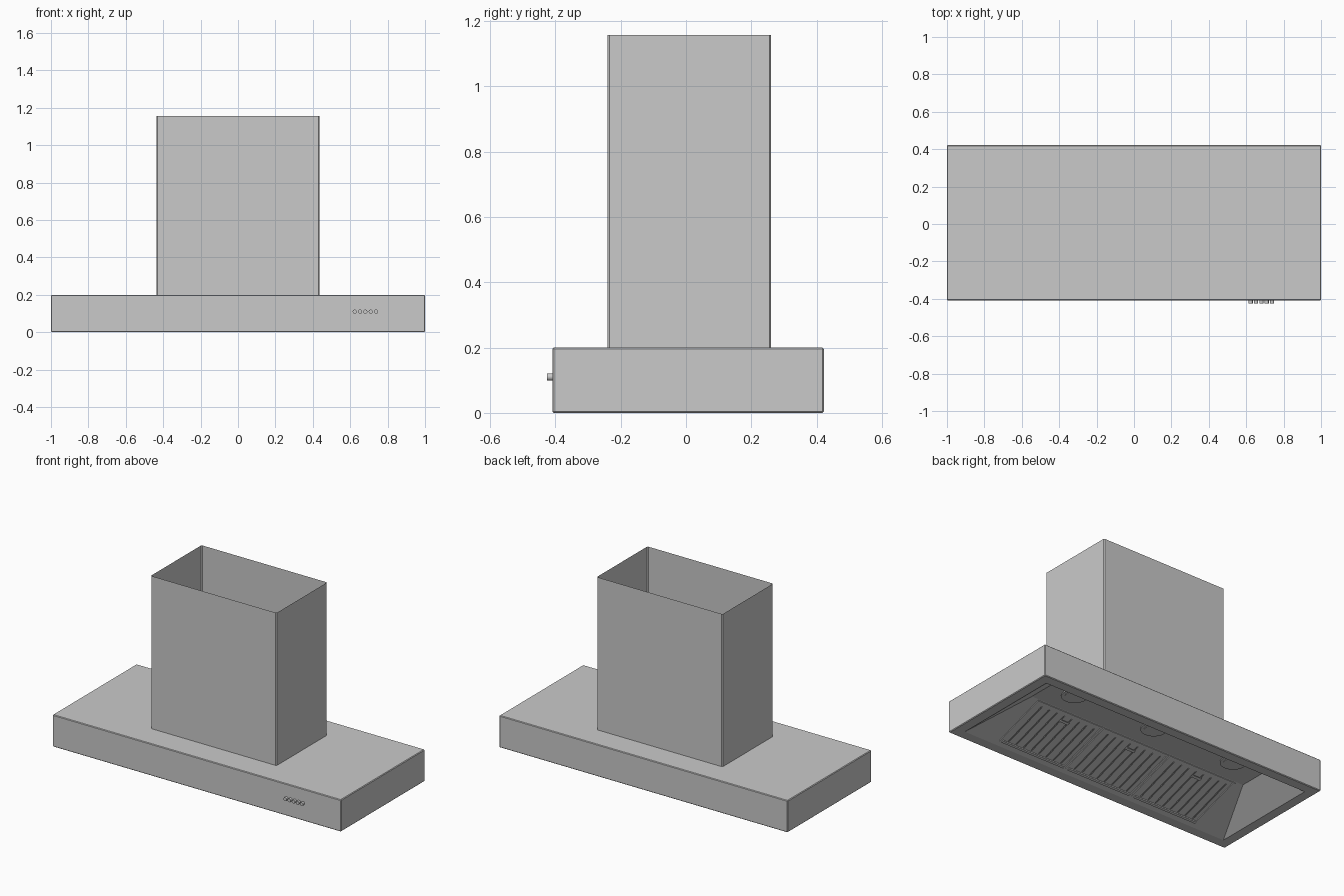
import bpy, bmesh, math
from mathutils import Matrix

cube = bpy.data.objects.get("Cube")
if cube:
    bpy.data.objects.remove(cube, do_unlink=True)

# Brushed metal used everywhere
GREY = (0.59, 0.59, 0.59, 1)
metal = bpy.data.materials.new("grey_metal")
metal.use_nodes = True
metal.diffuse_color = GREY
metal.node_tree.nodes["Principled BSDF"].inputs["Base Color"].default_value = GREY


def finish(bm, name, smooth=False):
    mesh = bpy.data.meshes.new(name)
    bm.to_mesh(mesh)
    bm.free()
    mesh.materials.append(metal)
    obj = bpy.data.objects.new(name, mesh)
    bpy.context.collection.objects.link(obj)
    if smooth:
        bpy.ops.object.select_all(action='DESELECT')
        obj.select_set(True)
        bpy.context.view_layer.objects.active = obj
        bpy.ops.object.shade_smooth_by_angle(angle=math.radians(35))


def add_box(bm, centre, size, frame=Matrix(), roll=0.0):
    m = (frame @ Matrix.Translation(centre) @ Matrix.Rotation(roll, 4, 'Y')
         @ Matrix.Diagonal((*size, 1)))
    bmesh.ops.create_cube(bm, size=1, matrix=m)


def add_disc(bm, centre, radius, depth, frame=Matrix()):
    bmesh.ops.create_cone(bm, cap_ends=True, segments=24, radius1=radius,
                          radius2=radius, depth=depth,
                          matrix=Matrix.Translation(centre) @ frame)


# Main dimensions
X, Y0, Y1, H = 1.0, -0.409, 0.422, 0.2      # hood body
RX, RY0, RY1 = 0.937, -0.345, 0.358         # opening inside the rim
TX, TY, TZ = 0.765, 0.03, 0.125             # lamp ceiling
TOP = 1.157                                 # chimney top

# Hood body: outer shell with softened edges and an opening in the base
bm = bmesh.new()
add_box(bm, (0, (Y0 + Y1) / 2, H / 2), (2 * X, Y1 - Y0, H))
bmesh.ops.bevel(bm, geom=bm.edges[:], offset=0.004, segments=1, affect='EDGES')
base = min(bm.faces, key=lambda f: f.calc_center_median().z)
bmesh.ops.inset_individual(bm, faces=[base], thickness=0.056, use_even_offset=True)
for v in base.verts:
    v.co.x = math.copysign(RX, v.co.x)
    v.co.y = RY1 if v.co.y > 0 else RY0
bm.faces.remove(base)
finish(bm, "hood_body")

# Sloped underside: front panel, lamp ceiling, rear wall and two end panels
bm = bmesh.new()
panels = [
    [(-RX, RY0, 0), (-TX, TY, TZ), (TX, TY, TZ), (RX, RY0, 0)],
    [(-TX, TY, TZ), (-TX, RY1, TZ), (TX, RY1, TZ), (TX, TY, TZ)],
    [(-RX, RY1, 0), (RX, RY1, 0), (TX, RY1, TZ), (-TX, RY1, TZ)],
]
for s in (-1, 1):
    panels.append([(s * RX, RY0, 0), (s * RX, RY1, 0), (s * TX, RY1, TZ), (s * TX, TY, TZ)])
for points in panels:
    bm.faces.new([bm.verts.new(p) for p in points])
bmesh.ops.remove_doubles(bm, verts=bm.verts[:], dist=0.0001)
bmesh.ops.recalc_face_normals(bm, faces=bm.faces[:])
bm.normal_update()
if sum(f.normal.z for f in bm.faces) > 0:
    bmesh.ops.reverse_faces(bm, faces=bm.faces[:])
finish(bm, "underside_panels")

# Chimney: open sheet-metal tube with narrow chamfered corners
bm = bmesh.new()
add_box(bm, (0, 0.01, (H + TOP) / 2), (0.872, 0.502, TOP - H))
upright = [e for e in bm.edges if abs(e.verts[0].co.z - e.verts[1].co.z) > 0.1]
bmesh.ops.bevel(bm, geom=upright, offset=0.006, segments=1, affect='EDGES')
bm.normal_update()
caps = [f for f in bm.faces if abs(f.normal.z) > 0.9]
bmesh.ops.delete(bm, geom=caps, context='FACES_ONLY')
finish(bm, "chimney")

# Filters: local frame on the front panel, x across, y up the slope, z into the hood
slope = math.atan2(TZ, TY - RY0)
tilt = Matrix.Translation((0, RY0, 0)) @ Matrix.Rotation(slope, 4, 'X')
S0, S1, W, BAR = 0.035, 0.388, 0.474, 0.014
MID = (S0 + S1) / 2
for name, cx in (("left", 0.478), ("middle", 0), ("right", -0.478)):
    # Filter frame
    bm = bmesh.new()
    for s in (-1, 1):
        add_box(bm, (cx + s * (W - BAR) / 2, MID, -0.001), (BAR, S1 - S0, 0.008), tilt)
    add_box(bm, (cx, S1 - BAR / 2, -0.001), (W - 2 * BAR, BAR, 0.008), tilt)
    add_box(bm, (cx, S0 + BAR / 2, -0.003), (W - 2 * BAR, BAR, 0.014), tilt)
    finish(bm, name + "_filter_frame")
    # Angled baffle slats
    bm = bmesh.new()
    for i in range(8):
        add_box(bm, (cx + (i - 3.5) * 0.054, MID, -0.006), (0.022, S1 - S0 - 0.06, 0.003),
                tilt, math.radians(42))
    finish(bm, name + "_filter_slats")
    # Small pull handle
    bm = bmesh.new()
    add_box(bm, (cx, S1 - 0.06, -0.014), (0.06, 0.016, 0.005), tilt)
    finish(bm, name + "_filter_handle")

# Lamps set in the ceiling
for name, x in (("left", 0.59), ("middle", 0.015), ("right", -0.56)):
    bm = bmesh.new()
    add_disc(bm, (x, 0.19, TZ - 0.003), 0.075, 0.006)
    add_disc(bm, (x, 0.19, TZ - 0.006), 0.055, 0.006)
    finish(bm, name + "_lamp", True)

# Row of push buttons on the front
for i in range(5):
    bm = bmesh.new()
    add_disc(bm, (0.624 + i * 0.0285, Y0 - 0.006, 0.11), 0.011, 0.02,
             Matrix.Rotation(math.pi / 2, 4, 'X'))
    finish(bm, f"button_{i + 1}", True)
